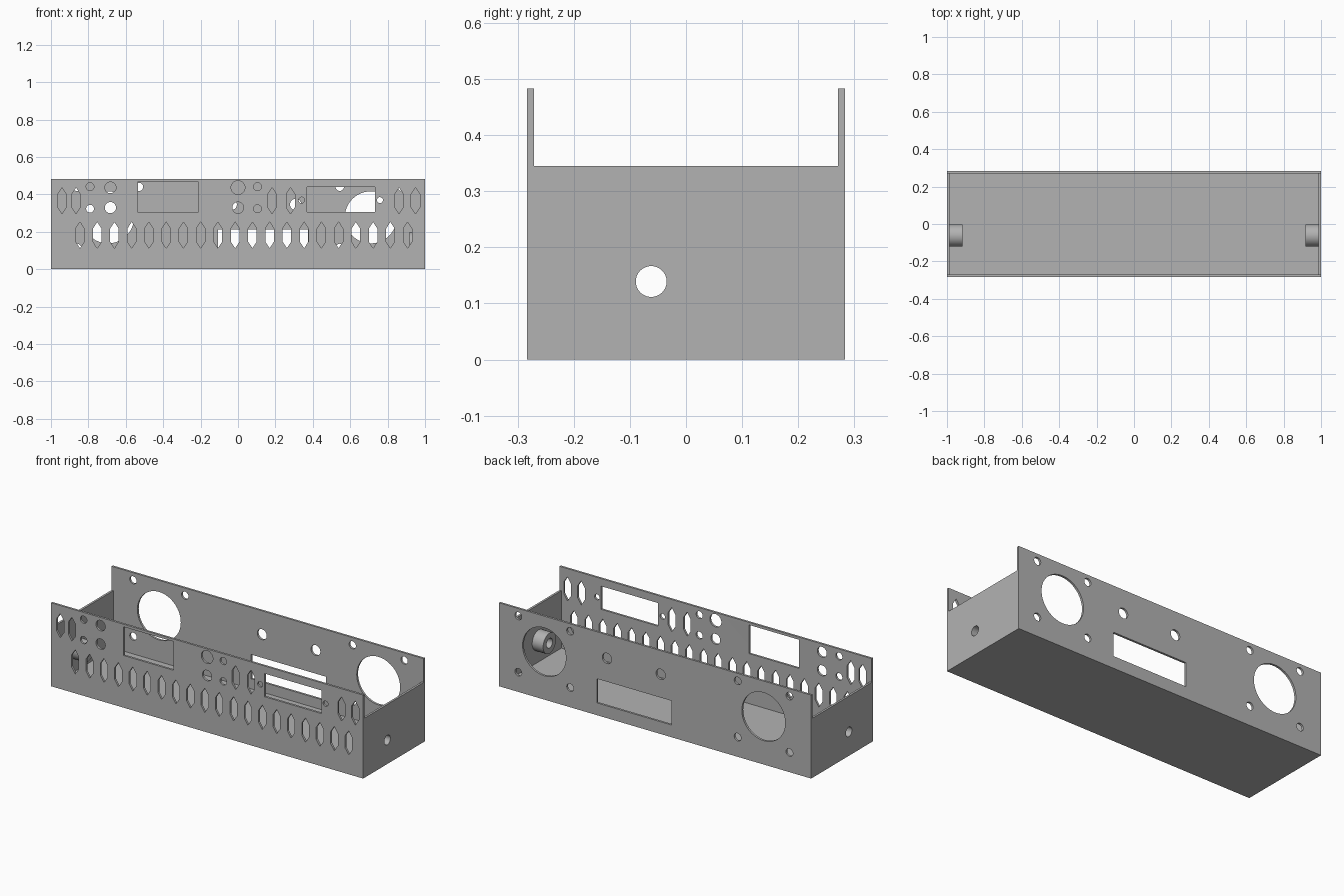
import bpy, bmesh
from math import cos, sin, pi, radians
from mathutils import Matrix

cube = bpy.data.objects.get("Cube")
if cube:
    bpy.data.objects.remove(cube, do_unlink=True)

grey = bpy.data.materials.new("plain grey")
grey.use_nodes = True
colour = (0.45, 0.45, 0.45, 1)
grey.diffuse_color = colour
grey.node_tree.nodes["Principled BSDF"].inputs["Base Color"].default_value = colour

W, D, H = 1.0, 0.283, 0.483      # half width, half depth, height
T = 0.0125                       # sheet thickness
SIDE_H = 0.345

# Local sheet axes (u, v, normal) expressed in world space
FACING_Y = Matrix(((1, 0, 0), (0, 0, -1), (0, 1, 0))).to_4x4()
FACING_X = Matrix(((0, 0, 1), (1, 0, 0), (0, 1, 0))).to_4x4()
FACING_Z = Matrix.Identity(4)


def rect(u0, u1, v0, v1):
    return [(u0, v0), (u1, v0), (u1, v1), (u0, v1)]


def circle(u, v, r, n=48):
    return [(u + r * cos(2 * pi * i / n), v + r * sin(2 * pi * i / n)) for i in range(n)]


def slot(u, v, w=0.023, h=0.07):
    """Tall six-sided opening with pointed ends."""
    return [(u, v + h), (u - w, v + h / 2), (u - w, v - h / 2),
            (u, v - h), (u + w, v - h / 2), (u + w, v + h / 2)]


def sheet(name, outline, holes, thickness, axes, centre):
    """Extrude a flat outline with holes into a solid sheet."""
    curve = bpy.data.curves.new(name, 'CURVE')
    curve.dimensions = '2D'
    curve.fill_mode = 'BOTH'
    curve.extrude = thickness / 2
    for loop in [outline] + holes:
        spline = curve.splines.new('POLY')
        spline.points.add(len(loop) - 1)
        for point, (u, v) in zip(spline.points, loop):
            point.co = (u, v, 0, 1)
        spline.use_cyclic_u = True
    temp = bpy.data.objects.new(name + " outline", curve)
    bpy.context.collection.objects.link(temp)
    graph = bpy.context.evaluated_depsgraph_get()
    mesh = bpy.data.meshes.new_from_object(temp.evaluated_get(graph))
    bpy.data.objects.remove(temp, do_unlink=True)
    bpy.data.curves.remove(curve)

    bm = bmesh.new()
    bm.from_mesh(mesh)
    bmesh.ops.remove_doubles(bm, verts=bm.verts, dist=1e-5)
    bm.transform(Matrix.Translation(centre) @ axes)
    bmesh.ops.recalc_face_normals(bm, faces=bm.faces)
    bm.to_mesh(mesh)
    bm.free()

    mesh.name = name
    mesh.materials.clear()
    mesh.materials.append(grey)
    obj = bpy.data.objects.new(name, mesh)
    bpy.context.collection.objects.link(obj)
    bpy.ops.object.select_all(action='DESELECT')
    obj.select_set(True)
    bpy.context.view_layer.objects.active = obj
    bpy.ops.object.shade_smooth_by_angle(angle=radians(20))
    return obj


# Front panel: a row of slots, upper slots, round holes and two windows
front_holes = [slot(-0.845 + 0.0922 * i, 0.182) for i in range(20)]
front_holes += [slot(x, 0.366) for x in (-0.941, -0.866, 0.182, 0.281, 0.861, 0.949)]
for x in (-0.791, 0.104):
    front_holes += [circle(x, z, 0.021) for z in (0.323, 0.441)]
front_holes += [circle(-0.682, z, 0.03) for z in (0.329, 0.436)]
front_holes += [circle(0, 0.329, 0.03), circle(0, 0.436, 0.037)]
front_holes += [circle(x, 0.369, 0.016) for x in (0.34, 0.759)]
front_holes += [rect(-0.535, -0.214, 0.302, 0.468), rect(0.369, 0.733, 0.305, 0.439)]
sheet("front_panel", rect(-W, W, 0, H), front_holes, T, FACING_Y, (0, -D + T / 2, 0))

# Back panel: two large openings with screw holes, two round holes, one window
back_holes = [circle(0.308, 0.346, 0.03), circle(-0.036, 0.346, 0.03),
              rect(-0.106, 0.373, 0.071, 0.211)]
for x in (0.71, -0.695):
    back_holes.append(circle(x, 0.277, 0.139, 64))
    back_holes += [circle(x + dx, 0.277 + dz, 0.022)
                   for dx in (-0.166, 0.166) for dz in (-0.163, 0.163)]
sheet("back_panel", rect(-W, W, 0, H), back_holes, T, FACING_Y, (0, D - T / 2, 0))

# Floor between the panels
inner = D - T
sheet("floor", rect(-W + T, W - T, -inner, inner), [], T, FACING_Z, (0, 0, T / 2))

# Lower side walls, each with a hollow boss on the inside
BOSS_Y, BOSS_Z, BOSS_LEN = -0.062, 0.139, 0.07
bore = circle(BOSS_Y, BOSS_Z, 0.0275)
for side, s in (("left", 1), ("right", -1)):
    sheet(side + "_wall", rect(-inner, inner, 0, SIDE_H), [bore], T,
          FACING_X, (s * (W - T / 2), 0, 0))
    sheet(side + "_boss", circle(BOSS_Y, BOSS_Z, 0.059), [bore], BOSS_LEN,
          FACING_X, (s * (W - T - BOSS_LEN / 2), 0, 0))
